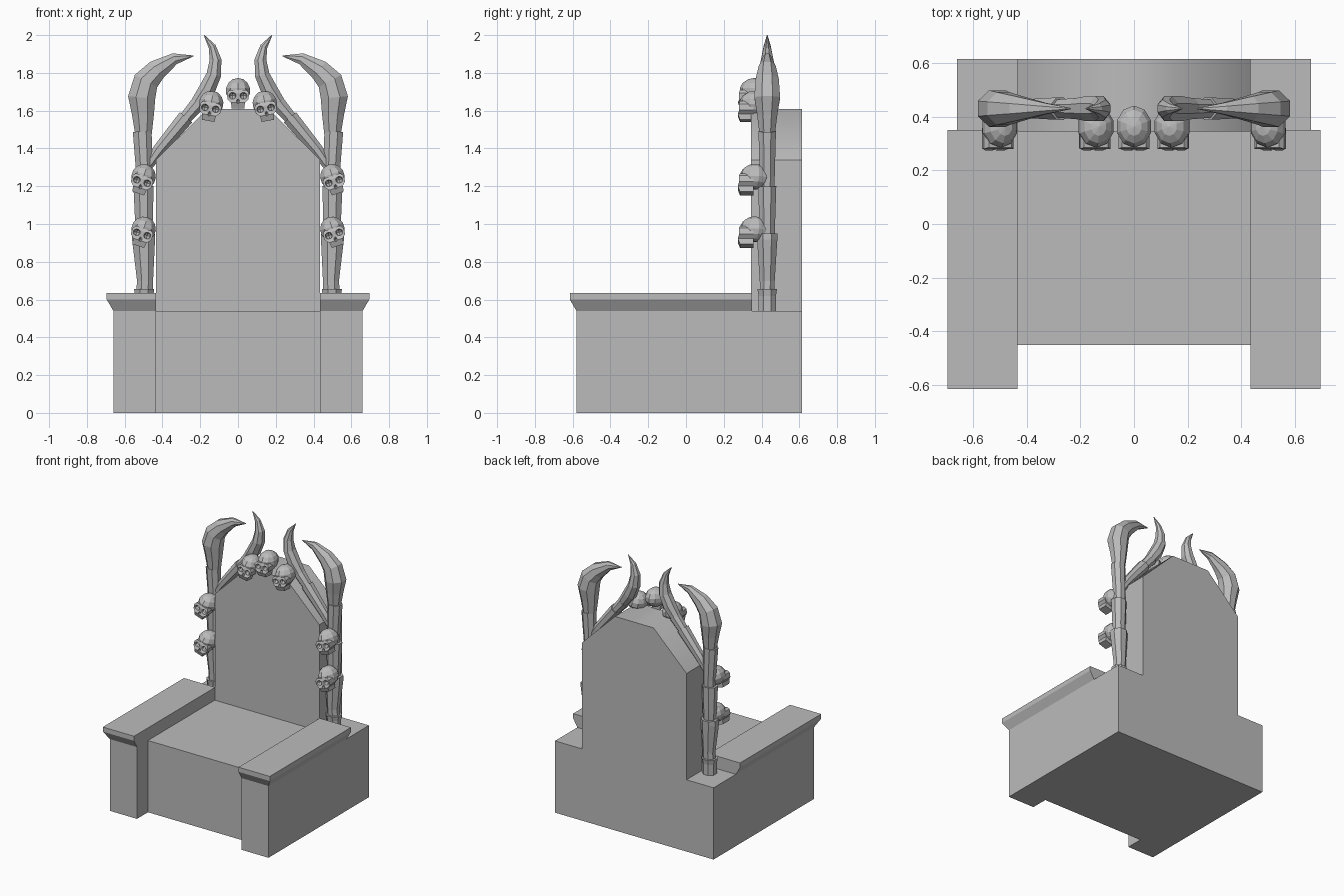
import bpy, bmesh, math
from mathutils import Vector, Matrix

cube = bpy.data.objects.get("Cube")
if cube:
    bpy.data.objects.remove(cube, do_unlink=True)

stone = bpy.data.materials.new("grey stone")
stone.use_nodes = True
GREY = (0.5, 0.5, 0.5, 1)
stone.diffuse_color = GREY
stone.node_tree.nodes["Principled BSDF"].inputs["Base Color"].default_value = GREY


def add_object(name, bm):
    bmesh.ops.recalc_face_normals(bm, faces=bm.faces)
    mesh = bpy.data.meshes.new(name)
    bm.to_mesh(mesh)
    bm.free()
    mesh.materials.append(stone)
    obj = bpy.data.objects.new(name, mesh)
    bpy.context.collection.objects.link(obj)
    return obj


def loft(name, rings):
    """Skin a list of matching closed rings and cap both ends."""
    bm = bmesh.new()
    loops = [[bm.verts.new(p) for p in ring] for ring in rings]
    n = len(loops[0])
    for a, b in zip(loops, loops[1:]):
        for i in range(n):
            j = (i + 1) % n
            bm.faces.new((a[i], a[j], b[j], b[i]))
    bm.faces.new(loops[0])
    bm.faces.new(loops[-1])
    return add_object(name, bm)


def tube(name, path, side, sides=8):
    """Faceted tube through (x, z, radius in x/z, radius in y) points."""
    pts = [Vector((side * p[0], POST_Y, p[1])) for p in path]
    rings = []
    for k, p in enumerate(path):
        t = (pts[min(k + 1, len(pts) - 1)] - pts[max(k - 1, 0)]).normalized()
        u = Vector((t.z, 0, -t.x))
        angles = [math.tau * (i + 0.5) / sides for i in range(sides)]
        rings.append([pts[k] + u * p[2] * math.cos(a) + Vector((0, p[3] * math.sin(a), 0))
                      for a in angles])
    return loft(name, rings)


def rect(x0, x1, y0, y1, z):
    return [(x0, y0, z), (x1, y0, z), (x1, y1, z), (x0, y1, z)]


POST_Y = 0.43
IN, OUT, REAR, SEAT_Z = 0.435, 0.66, 0.615, 0.54

# Base block with the seat set back between the arms
half = [(OUT, REAR), (OUT, -0.58), (IN, -0.58), (IN, -0.45)]
outline = half + [(-x, y) for x, y in reversed(half)]
loft("seat_base", [[(x, y, z) for x, y in outline] for z in (0, SEAT_Z)])

# Backrest with clipped, softly shaded shoulders
half = [(IN, SEAT_Z), (IN, 1.34), (0.16, 1.61)]
outline = half + [(-x, z) for x, z in reversed(half)]
back = loft("backrest", [[(x, y, z) for x, z in outline] for y in (0.345, REAR)])
bpy.context.view_layer.objects.active = back
back.select_set(True)
bpy.ops.object.shade_smooth_by_angle(angle=math.radians(45))
back.select_set(False)

# Bone post segments, branch and horns: (x, z, radius, depth radius)
FOOT = [(0.497, 0.54, 0.052, 0.05), (0.497, 0.62, 0.052, 0.05), (0.497, 0.655, 0.058, 0.056)]
SHAFTS = [
    [(0.495, 0.63, 0.048, 0.04), (0.492, 0.7, 0.046, 0.043), (0.5, 0.92, 0.066, 0.058), (0.5, 0.95, 0.064, 0.06)],
    [(0.497, 0.92, 0.046, 0.042), (0.498, 1.0, 0.05, 0.045), (0.5, 1.2, 0.058, 0.052)],
    [(0.495, 1.17, 0.044, 0.04), (0.495, 1.25, 0.046, 0.043), (0.507, 1.49, 0.054, 0.05)],
]
BRANCH = [
    [(0.475, 1.31, 0.028, 0.03), (0.42, 1.39, 0.036, 0.036), (0.275, 1.565, 0.046, 0.045)],
    [(0.3, 1.535, 0.034, 0.035), (0.21, 1.64, 0.043, 0.042)],
]
OUTER_HORN = [(0.5, 1.46, 0.045, 0.042), (0.503, 1.58, 0.063, 0.058), (0.51, 1.67, 0.078, 0.074),
              (0.487, 1.757, 0.073, 0.066), (0.43, 1.815, 0.06, 0.05),
              (0.335, 1.875, 0.033, 0.024), (0.235, 1.89, 0.002, 0.002)]
INNER_HORN = [(0.235, 1.61, 0.036, 0.036), (0.165, 1.71, 0.048, 0.05), (0.128, 1.79, 0.042, 0.05),
              (0.119, 1.87, 0.034, 0.036), (0.137, 1.94, 0.021, 0.02), (0.18, 2.0, 0.002, 0.002)]

for side, label in ((1, "left"), (-1, "right")):
    # Flared armrest
    ring_data = [(OUT, -0.58, SEAT_Z), (0.695, REAR * -1, 0.6), (0.695, REAR * -1, 0.635)]
    loft(f"{label}_armrest", [rect(side * IN, side * x, y, 0.35, z) for x, y, z in ring_data])
    tube(f"{label}_post_foot", FOOT, side)
    for i, path in enumerate(SHAFTS):
        tube(f"{label}_post_bone_{i + 1}", path, side)
    for i, path in enumerate(BRANCH):
        tube(f"{label}_branch_bone_{i + 1}", path, side)
    tube(f"{label}_outer_horn", OUTER_HORN, side)
    tube(f"{label}_inner_horn", INNER_HORN, side)


def ball(bm, centre, scale, u=10, v=7):
    m = Matrix.Translation(centre) @ Matrix.Diagonal((*scale, 1))
    bmesh.ops.create_uvsphere(bm, u_segments=u, v_segments=v, radius=1, matrix=m)


def boolean(target, tool, operation):
    mod = target.modifiers.new(operation.lower(), "BOOLEAN")
    mod.operation, mod.object, mod.solver = operation, tool, "EXACT"


# Skull: cranium joined to a tapered face, with hollow eyes and nose
bm = bmesh.new()
ball(bm, (0, 0.005, 0), (0.068, 0.08, 0.068))
cranium = add_object("skull_cranium", bm)
face = loft("skull_face", [rect(-w, w, y, 0.0, z) for w, y, z in
                           [(0.033, -0.072, -0.093), (0.037, -0.084, -0.062), (0.056, -0.076, -0.045),
                            (0.058, -0.078, -0.012), (0.045, -0.072, 0.005)]])
bm = bmesh.new()
for s in (1, -1):
    ball(bm, (s * 0.029, -0.082, -0.026), (0.02, 0.032, 0.018), 8, 6)
ball(bm, (0, -0.086, -0.055), (0.01, 0.02, 0.014), 6, 4)
sockets = add_object("skull_sockets", bm)
boolean(cranium, face, "UNION")
boolean(cranium, sockets, "DIFFERENCE")
bpy.context.view_layer.update()
skull_mesh = bpy.data.meshes.new_from_object(cranium.evaluated_get(bpy.context.evaluated_depsgraph_get()))
for helper in (cranium, face, sockets):
    bpy.data.objects.remove(helper, do_unlink=True)

# Skulls around the backrest: x, height, tilt in degrees
spots = [("crown", 0, 1.705, 0)]
for s, label in ((1, "left"), (-1, "right")):
    spots += [(f"{label}_top", s * 0.142, 1.638, -s * 10),
              (f"{label}_upper", s * 0.5, 1.25, -s * 18),
              (f"{label}_lower", s * 0.5, 0.972, -s * 18)]
for label, x, z, tilt in spots:
    skull = bpy.data.objects.new(f"{label}_skull", skull_mesh)
    skull.location = (x, 0.358, z)
    skull.rotation_euler = (0, -math.radians(tilt) * -1, 0)
    bpy.context.collection.objects.link(skull)
